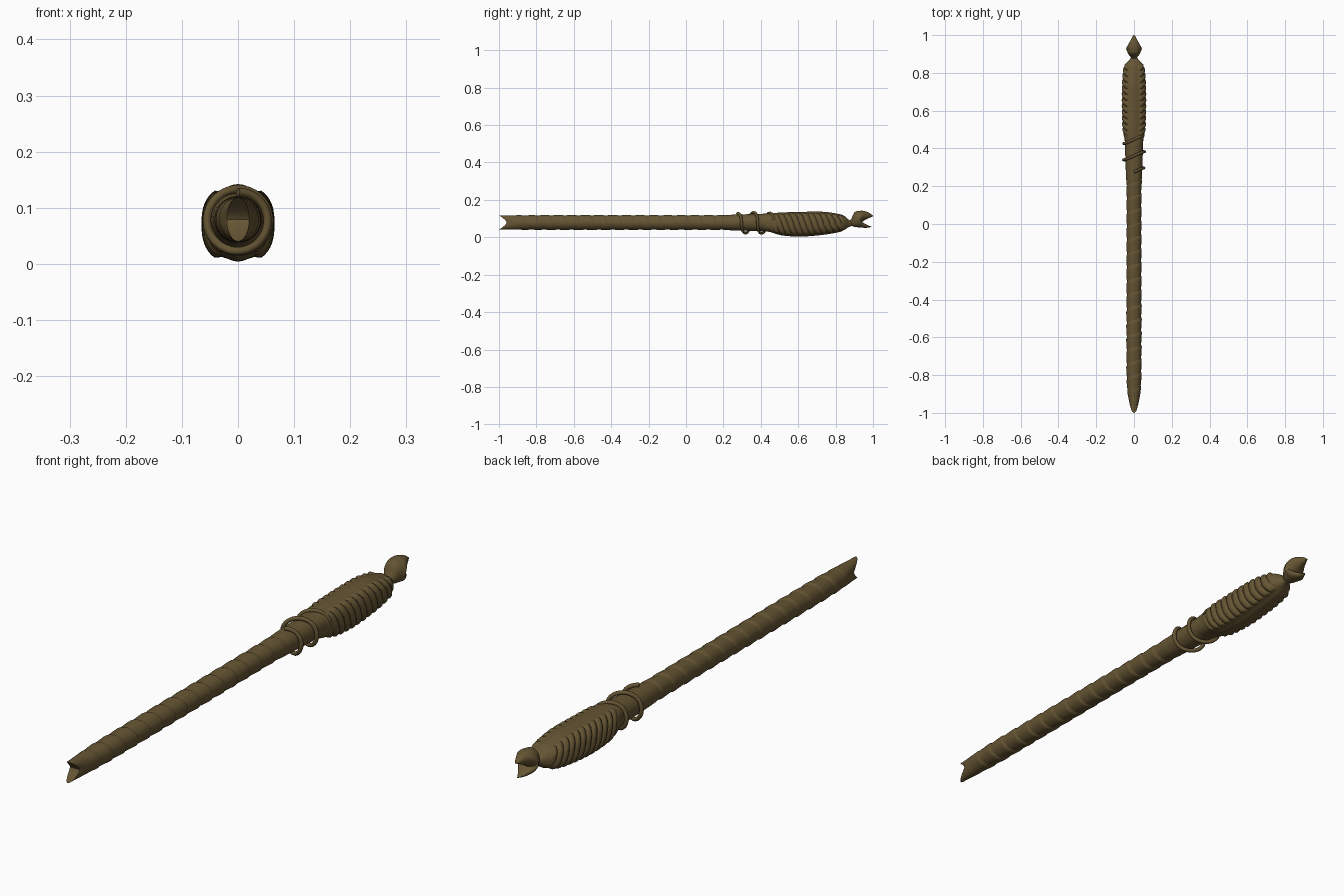
import bpy
import bmesh
from math import sin, cos, pi, copysign

if "Cube" in bpy.data.objects:
    bpy.data.objects.remove(bpy.data.objects["Cube"])

mat = bpy.data.materials.new("dark_bronze")
mat.diffuse_color = (0.13, 0.09, 0.033, 1)
mat.use_nodes = True
mat.node_tree.nodes["Principled BSDF"].inputs["Base Color"].default_value = mat.diffuse_color


def finish(ob, angle=0.8):
    ob.data.materials.append(mat)
    bpy.ops.object.select_all(action='DESELECT')
    ob.select_set(True)
    bpy.context.view_layer.objects.active = ob
    bpy.ops.object.shade_smooth_by_angle(angle=angle)


def sample(table, y):
    """Smoothly interpolate rows (y, half width, centre z, half height)."""
    for i in range(len(table) - 1):
        a, b = table[i], table[i + 1]
        if y <= b[0] or i == len(table) - 2:
            t = min(max((y - a[0]) / (b[0] - a[0]), 0), 1)
            p = table[max(i - 1, 0)]
            n = table[min(i + 2, len(table) - 1)]
            out = []
            for k in (1, 2, 3):
                ma = (b[k] - p[k]) / (b[0] - p[0]) * (b[0] - a[0])
                mb = (n[k] - a[k]) / (n[0] - a[0]) * (b[0] - a[0])
                out.append((2*t**3 - 3*t*t + 1) * a[k] + (t**3 - 2*t*t + t) * ma
                           + (3*t*t - 2*t**3) * b[k] + (t**3 - t*t) * mb)
            return out


def loft(name, table, rings, sides=48, power=2.0, relief=None, shift=None):
    """Loft along y; relief adds thickness, shift slides points along y."""
    bm = bmesh.new()
    y0, y1 = table[0][0], table[-1][0]
    loops = []
    for r in range(rings + 1):
        y = y0 + (y1 - y0) * r / rings
        hx, zc, hz = sample(table, y)
        loop = []
        for s in range(sides):
            a = 2 * pi * s / sides
            sx, cz = [copysign(abs(v) ** (2 / power), v) for v in (sin(a), cos(a))]
            d = relief(y, a) if relief else 0
            yy = y + (shift(y, cz) if shift else 0)
            loop.append(bm.verts.new(((hx + d) * sx, yy, zc + (hz + d) * cz)))
        loops.append(loop)
    for a, b in zip(loops, loops[1:]):
        for s in range(sides):
            n = (s + 1) % sides
            bm.faces.new((a[s], a[n], b[n], b[s]))
    # Caps are side-to-side strips so notched ends stay cleanly curved
    for l in (loops[0], loops[-1]):
        for s in range(sides // 2):
            quad = [l[s], l[s + 1], l[-s - 1], l[-s % sides]]
            bm.faces.new(list(dict.fromkeys(quad)))
    bmesh.ops.recalc_face_normals(bm, faces=bm.faces)
    me = bpy.data.meshes.new(name)
    bm.to_mesh(me)
    bm.free()
    ob = bpy.data.objects.new(name, me)
    bpy.context.collection.objects.link(ob)
    finish(ob)
    return ob


# Spiral wrapped shaft with a flattened fish-mouth end
def wrap(y, a):
    u = ((y - 0.073 * a / (2 * pi)) / 0.073) % 1
    fade = min(max((y + 0.93) / 0.1, 0), 1) * min(max((0.25 - y) / 0.05, 0), 1)
    groove = min(u / 0.75, (1 - u) / 0.1, 1)
    return -0.0035 * fade * (1 - groove)


def tail_notch(y, cz):
    w = max(0, (-0.9 - y) / 0.1)
    return 0.042 * w * (1 - abs(cz) ** 1.4)


loft("wrapped_shaft", [
    (-1, 0.020, 0.079, 0.039), (-0.98, 0.024, 0.079, 0.038),
    (-0.84, 0.039, 0.079, 0.040), (-0.7, 0.041, 0.079, 0.041),
    (0.2, 0.041, 0.079, 0.041), (0.32, 0.045, 0.079, 0.044),
    (0.45, 0.049, 0.079, 0.048)], 420, relief=wrap, shift=tail_notch)


# Ribbed grip: slanted ribs on both flanks, smooth ridges above and below
def ribs(y, a):
    side = abs(sin(a))
    mask = min(max((side - 0.42) / 0.15, 0), 1)
    ends = min(max((y - 0.45) / 0.05, 0), 1) * min(max((0.86 - y) / 0.03, 0), 1)
    wave = abs(sin(pi * (y + 0.025 * cos(a)) / 0.032)) ** 0.7
    ridge = 0.004 * max(0, 1 - side / 0.25)
    return ends * (mask * (0.009 * wave - 0.002) + ridge)


loft("ribbed_grip", [
    (0.40, 0.044, 0.079, 0.042), (0.45, 0.050, 0.077, 0.049),
    (0.52, 0.056, 0.071, 0.058), (0.62, 0.058, 0.070, 0.062),
    (0.74, 0.057, 0.075, 0.057), (0.82, 0.051, 0.076, 0.044),
    (0.85, 0.042, 0.077, 0.034), (0.875, 0.020, 0.074, 0.017),
    (0.90, 0.013, 0.075, 0.014)], 220, sides=72, power=2.5, relief=ribs)


# Beaked head with an open mouth
def mouth(y, cz):
    w = max(0, (y - 0.915) / 0.085)
    return -0.058 * w * (1 - abs(cz + 0.12) ** 1.2) if abs(cz) < 0.85 else \
        -0.058 * w * max(0, 1 - abs(cz + 0.12) ** 1.2)


loft("beaked_head", [
    (0.870, 0.012, 0.076, 0.012), (0.882, 0.016, 0.079, 0.017),
    (0.90, 0.030, 0.094, 0.038), (0.925, 0.039, 0.097, 0.044),
    (0.95, 0.041, 0.096, 0.045), (0.975, 0.030, 0.092, 0.041),
    (0.992, 0.018, 0.088, 0.034), (1.0, 0.006, 0.086, 0.030)],
    50, sides=48, shift=mouth)

# Loose wire coiled around the collar
curve = bpy.data.curves.new("wire_coil", 'CURVE')
curve.dimensions = '3D'
curve.bevel_depth = 0.0075
curve.bevel_resolution = 3
curve.use_fill_caps = True
spline = curve.splines.new('POLY')
steps = 130
spline.points.add(steps)
for i, p in enumerate(spline.points):
    t = i / steps
    a = 2 * pi * 2.2 * t
    r = 0.051 + 0.005 * sin(pi * t)
    p.co = (r * sin(a), 0.275 + 0.19 * t + 0.006 * sin(2 * a), 0.077 + r * cos(a), 1)
coil = bpy.data.objects.new("wire_coil", curve)
bpy.context.collection.objects.link(coil)
bpy.context.view_layer.objects.active = coil
coil.select_set(True)
bpy.ops.object.select_all(action='DESELECT')
coil.select_set(True)
bpy.ops.object.convert(target='MESH')
finish(bpy.context.view_layer.objects.active)
